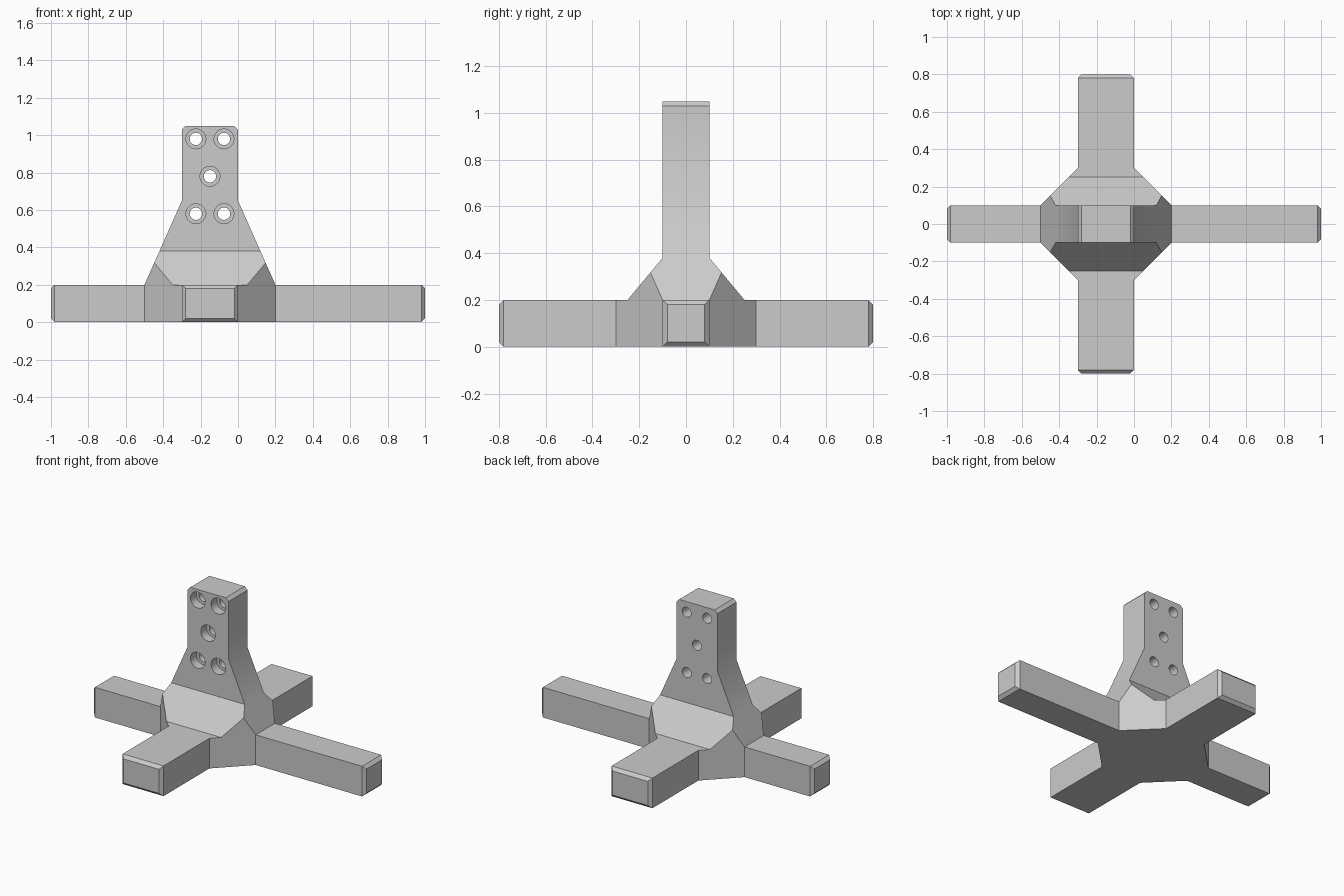
import bpy, bmesh, math
from mathutils import Matrix, Vector

if "Cube" in bpy.data.objects:
    bpy.data.objects.remove(bpy.data.objects["Cube"], do_unlink=True)

CX = -0.15      # centre line of the post and the cross
CHAMFER = 0.02

grey = bpy.data.materials.new("plain_grey")
grey.use_nodes = True
grey.diffuse_color = (0.6, 0.6, 0.6, 1)
grey.node_tree.nodes["Principled BSDF"].inputs["Base Color"].default_value = (0.6, 0.6, 0.6, 1)


def finish(name, bm):
    bmesh.ops.recalc_face_normals(bm, faces=bm.faces)
    mesh = bpy.data.meshes.new(name)
    bm.to_mesh(mesh)
    bm.free()
    mesh.materials.append(grey)
    obj = bpy.data.objects.new(name, mesh)
    bpy.context.collection.objects.link(obj)
    return obj


def prism(name, half, place):
    """Extrude a half profile, mirrored about its centre line, through +-2."""
    outline = half + [(-a, b) for a, b in reversed(half)]
    bm = bmesh.new()
    face = bm.faces.new([bm.verts.new(place(a, b, -2)) for a, b in outline])
    ext = bmesh.ops.extrude_face_region(bm, geom=[face])
    moved = [v for v in ext["geom"] if isinstance(v, bmesh.types.BMVert)]
    shift = Vector(place(0, 0, 2)) - Vector(place(0, 0, -2))
    bmesh.ops.translate(bm, verts=moved, vec=shift)
    return finish(name, bm)


def beam(name, centre, size, axis):
    """Box with chamfered rims around both ends of the given axis."""
    bm = bmesh.new()
    bmesh.ops.create_cube(bm, size=1)
    bmesh.ops.scale(bm, verts=bm.verts, vec=size)
    bmesh.ops.translate(bm, verts=bm.verts, vec=centre)
    rims = [e for e in bm.edges
            if abs(e.verts[0].co[axis] - e.verts[1].co[axis]) < 1e-4]
    bmesh.ops.bevel(bm, geom=rims, offset=CHAMFER, segments=1, affect='EDGES')
    return finish(name, bm)


def cylinder(name, x, z, radius, y0, y1):
    bm = bmesh.new()
    bmesh.ops.create_cone(bm, cap_ends=True, segments=32, radius1=radius,
                          radius2=radius, depth=y1 - y0,
                          matrix=Matrix.Translation((x, (y0 + y1) / 2, z))
                          @ Matrix.Rotation(math.pi / 2, 4, 'X'))
    return finish(name, bm)


def combine(target, tool, operation):
    mod = target.modifiers.new(operation.lower(), 'BOOLEAN')
    mod.operation, mod.object, mod.solver = operation, tool, 'EXACT'
    bpy.context.view_layer.objects.active = target
    bpy.ops.object.modifier_apply(modifier=mod.name)
    bpy.data.objects.remove(tool, do_unlink=True)


# Tapered post and hub: front outline, side outline and plan outline intersected
stand = prism("cross_base_stand",
              [(0.35, 0), (0.35, 0.2), (0.15, 0.65), (0.15, 1.03), (0.13, 1.05)],
              lambda a, b, d: (CX + a, d, b))
side = prism("side_outline",
             [(0.3, -1), (0.3, 0.2), (0.25, 0.2), (0.1, 0.38), (0.1, 2)],
             lambda a, b, d: (d, a, b))
plan = prism("plan_outline",
             [(0.35, -0.1), (0.35, 0.1), (0.15, 0.3)],
             lambda a, b, d: (CX + a, b, d))
# complete the octagon on the near side
bpy.data.objects.remove(plan, do_unlink=True)
plan = prism("plan_outline",
             [(0.15, -0.3), (0.35, -0.1), (0.35, 0.1), (0.15, 0.3)],
             lambda a, b, d: (CX + a, b, d))
combine(stand, side, 'INTERSECT')
combine(stand, plan, 'INTERSECT')

# Four feet formed by two crossing beams
combine(stand, beam("long_beam", (0, 0, 0.1), (2, 0.2, 0.2), 0), 'UNION')
combine(stand, beam("cross_beam", (CX, 0, 0.1), (0.3, 1.6, 0.2), 1), 'UNION')

# Five counterbored screw holes, recessed from the front
holes = [(dx, z) for dx in (-0.075, 0.075) for z in (0.58, 0.98)] + [(0, 0.78)]
for dx, z in holes:
    combine(stand, cylinder("screw_hole", CX + dx, z, 0.033, -0.3, 0.3), 'DIFFERENCE')
    combine(stand, cylinder("counterbore", CX + dx, z, 0.053, -0.3, -0.04), 'DIFFERENCE')

# Smooth hole walls, crisp edges elsewhere
bpy.ops.object.select_all(action='DESELECT')
stand.select_set(True)
bpy.context.view_layer.objects.active = stand
bpy.ops.object.shade_smooth_by_angle(angle=math.radians(30))
